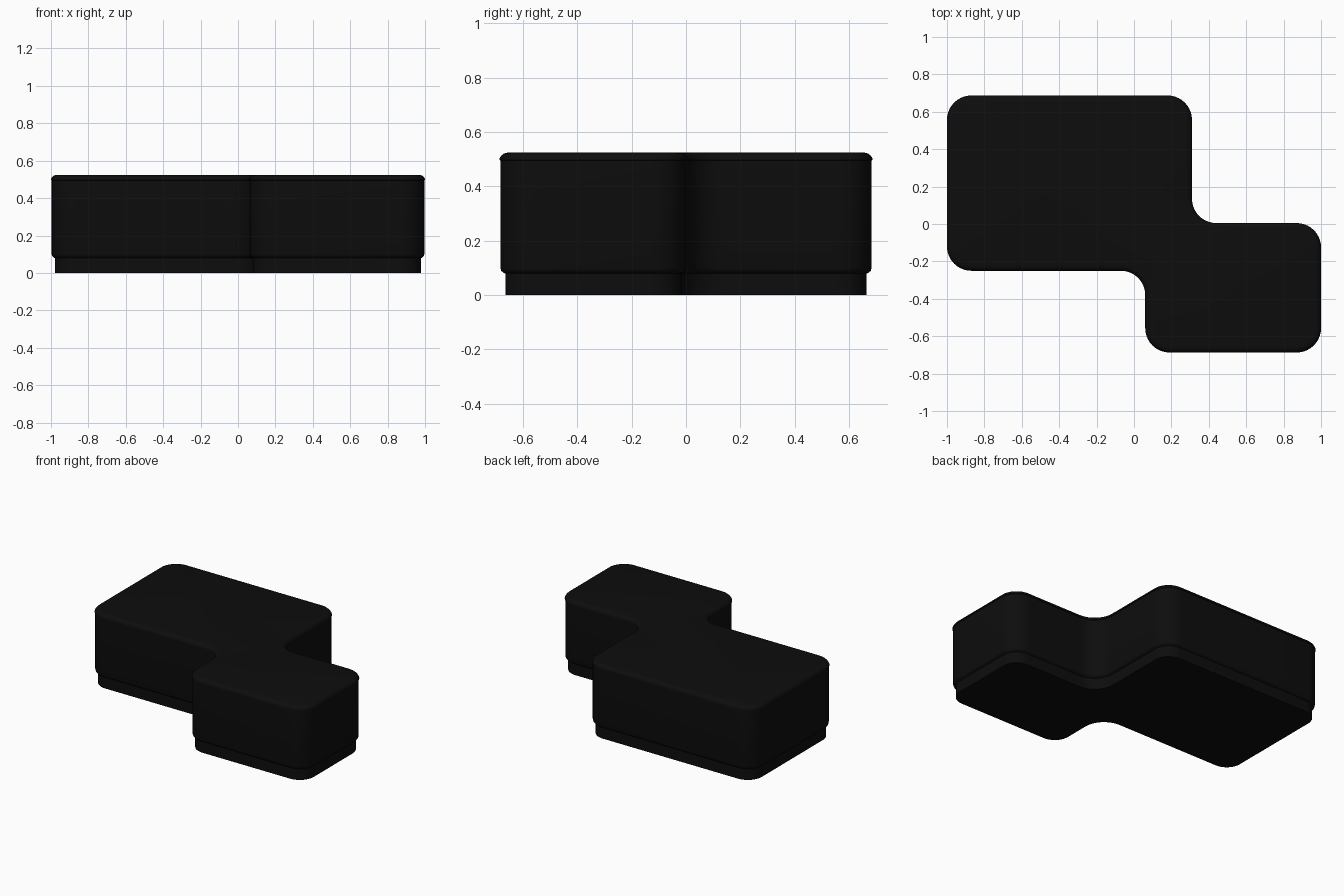
import bpy, bmesh, math
from mathutils import Vector

if "Cube" in bpy.data.objects:
    bpy.data.objects.remove(bpy.data.objects["Cube"])

black = bpy.data.materials.new("matte_black")
black.diffuse_color = (0.004, 0.004, 0.004, 1)
black.use_nodes = True
black.node_tree.nodes["Principled BSDF"].inputs["Base Color"].default_value = black.diffuse_color

# Stepped footprint, counter-clockwise
CORNERS = [Vector(c) for c in [(-1, -0.25), (0.06, -0.25), (0.06, -0.687), (1, -0.687),
                               (1, 0.005), (0.31, 0.005), (0.31, 0.687), (-1, 0.687)]]
RADIUS = 0.13
STEPS = 10


def outline(inset):
    """Rounded footprint moved inwards by inset."""
    pts = []
    n = len(CORNERS)
    for i, c in enumerate(CORNERS):
        a = (c - CORNERS[i - 1]).normalized()
        b = (CORNERS[(i + 1) % n] - c).normalized()
        convex = a.x * b.y - a.y * b.x > 0
        centre = c + (b - a) * RADIUS
        r = RADIUS - inset if convex else RADIUS + inset
        for k in range(STEPS + 1):
            t = k / STEPS * math.pi / 2
            pts.append(centre + (-b * math.cos(t) + a * math.sin(t)) * r)
    return pts


def loft(name, profile):
    """Stack outlines given as (inset, height) and cap both ends."""
    bm = bmesh.new()
    rings = [[bm.verts.new((p.x, p.y, z)) for p in outline(d)] for d, z in profile]
    for lo, hi in zip(rings, rings[1:]):
        for i in range(len(lo)):
            j = (i + 1) % len(lo)
            bm.faces.new((lo[i], lo[j], hi[j], hi[i]))
    bm.faces.new(rings[0][::-1])
    bm.faces.new(rings[-1])
    mesh = bpy.data.meshes.new(name)
    bm.to_mesh(mesh)
    bm.free()
    mesh.materials.append(black)
    ob = bpy.data.objects.new(name, mesh)
    bpy.context.collection.objects.link(ob)
    bpy.ops.object.select_all(action='DESELECT')
    ob.select_set(True)
    bpy.context.view_layer.objects.active = ob
    bpy.ops.object.shade_smooth_by_angle(angle=math.radians(35))


# Recessed plinth
loft("plinth", [(0.022, 0), (0.022, 0.085)])

# Main block: rounded lower edge, thin lip, rounded top edge
loft("body", [(0.028, 0.078), (0.016, 0.081), (0.007, 0.089), (0.004, 0.10),
              (0.004, 0.495), (0, 0.497), (0, 0.502), (0.006, 0.512),
              (0.016, 0.521), (0.03, 0.524)])
